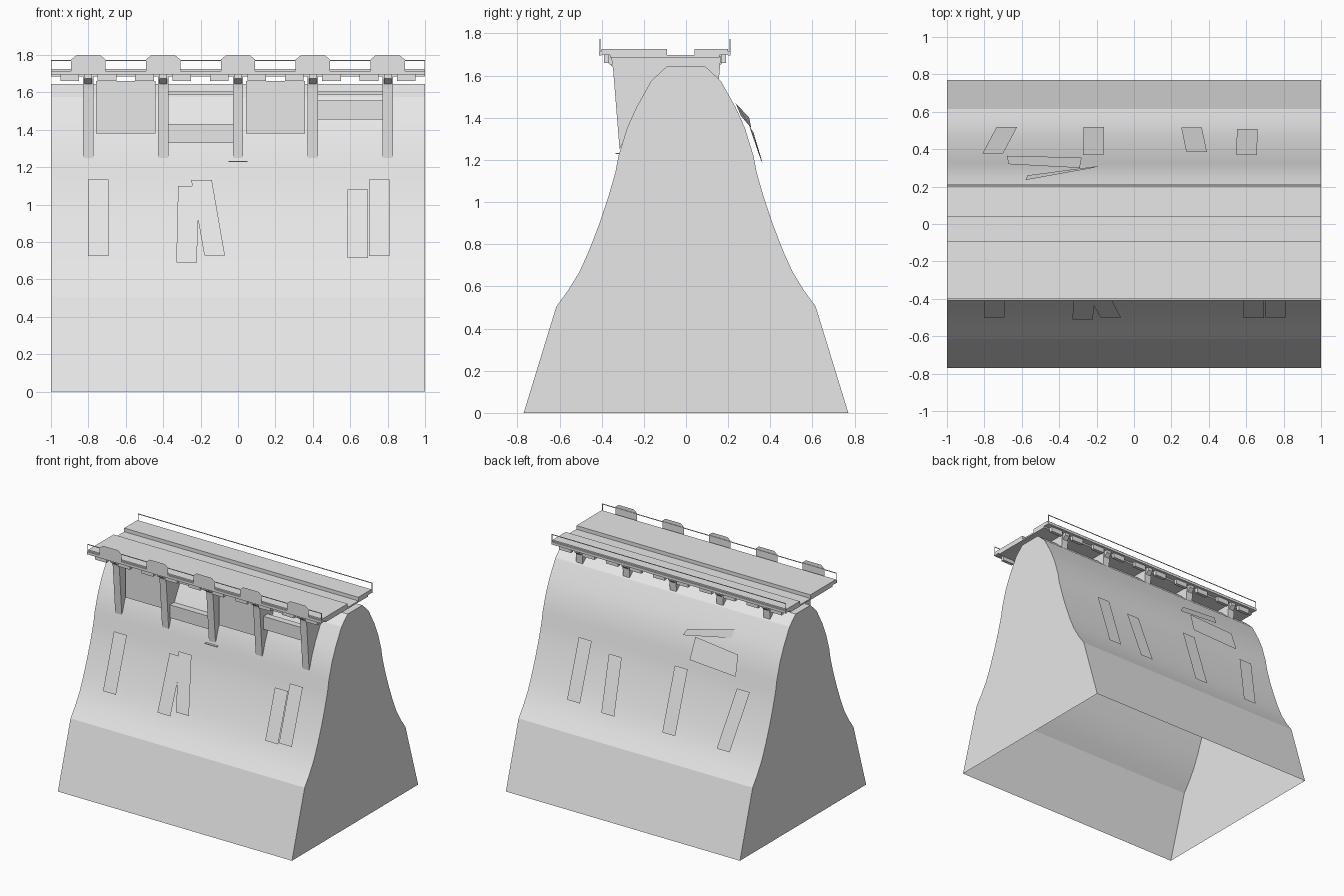
import bpy, bmesh
from mathutils import Vector

cube = bpy.data.objects.get("Cube")
if cube:
    bpy.data.objects.remove(cube, do_unlink=True)

GREY = (0.8, 0.8, 0.8, 1)
mat = bpy.data.materials.new("plain grey")
mat.use_nodes = True
mat.diffuse_color = GREY
mat.node_tree.nodes["Principled BSDF"].inputs["Base Color"].default_value = GREY


def finish(name, bm):
    bmesh.ops.recalc_face_normals(bm, faces=bm.faces)
    mesh = bpy.data.meshes.new(name)
    bm.to_mesh(mesh)
    bm.free()
    mesh.materials.append(mat)
    ob = bpy.data.objects.new(name, mesh)
    bpy.context.collection.objects.link(ob)
    return ob


def prism(name, profile, x0, x1, closed=True):
    """Extrude a (y, z) profile along x; an unclosed one has no bottom face."""
    bm = bmesh.new()
    a = [bm.verts.new((x0, y, z)) for y, z in profile]
    b = [bm.verts.new((x1, y, z)) for y, z in profile]
    n = len(profile)
    for i in range(n if closed else n - 1):
        j = (i + 1) % n
        bm.faces.new((a[i], a[j], b[j], b[i]))
    bm.faces.new(a)
    bm.faces.new(b)
    return finish(name, bm)


def box(name, x0, x1, y0, y1, z0, z1):
    return prism(name, [(y0, z0), (y1, z0), (y1, z1), (y0, z1)], x0, x1)


def sheet(name, points):
    bm = bmesh.new()
    bm.faces.new([bm.verts.new(p) for p in points])
    ob = finish(name, bm)
    # face the sheet away from the centre line
    poly = ob.data.polygons[0]
    if poly.normal.y * points[0][1] < 0:
        ob.data.flip_normals()
    return ob


# Embankment: mirrored slope profile, open underneath
half = [(.77, 0), (.615, .505), (.56, .58), (.505, .67), (.46, .77),
        (.41, .9), (.37, 1.02), (.335, 1.14), (.32, 1.22), (.28, 1.35),
        (.235, 1.45), (.165, 1.575), (.09, 1.645)]
hill = prism("embankment", [(-y, z) for y, z in half] + half[::-1], -1, 1, closed=False)
bpy.context.view_layer.objects.active = hill
hill.select_set(True)
bpy.ops.object.shade_smooth_by_angle(angle=0.28)
hill.select_set(False)

# Deck: two raised lanes over a base plate
box("deck_base", -1, 1, -.36, .16, 1.685, 1.697)
box("front_lane", -1, 1, -.4, -.09, 1.697, 1.725)
box("rear_lane", -1, 1, .04, .2, 1.697, 1.725)

# Edge trims, thin handrails and hanging flaps on both sides
for side, edge, s in (("front", -.4, -1), ("rear", .2, 1)):
    lo, hi = sorted((edge, edge + s * .012))
    box(side + "_edge_trim", -1, 1, lo, hi, 1.695, 1.715)
    y = edge + s * .008
    box(side + "_handrail", -1, 1, y - .002, y + .002, 1.768, 1.773)
    for x in (-.998, .998):
        box(side + "_handrail_post", x - .002, x + .002, y - .002, y + .002, 1.715, 1.77)
    for i in range(10):
        x = -.9 + i * .2
        inner = edge - s * .035
        lo, hi = sorted((inner, inner + s * .025))
        box(side + "_flap", x - .05, x + .05, lo, hi, 1.66, 1.697)

# Supports across the crest, with capitals, front tabs
fin = [(-.355, 1.69), (-.345, 1.62), (-.315, 1.25), (-.27, 1.35), (-.155, 1.57),
       (-.085, 1.635), (.085, 1.635), (.155, 1.57), (.165, 1.69)]
stations = [-.8, -.4, 0, .4, .8]
for x in stations:
    prism("support", fin, x - .028, x + .028)
    for y0, y1, s in ((-.39, -.35, -1), (.155, .19, 1)):
        outer, inner = (y0, y1) if s < 0 else (y1, y0)
        prism("support_bracket", [(outer, 1.697), (outer, 1.675), (inner, 1.645), (inner, 1.697)],
              x - .02, x + .02)
    outline = [(-.092, 1.715), (.092, 1.715), (.092, 1.775), (.065, 1.797),
               (-.065, 1.797), (-.092, 1.775)]
    sheet("edge_tab", [(x + dx, -.413, z) for dx, z in outline])

# Bays between supports: wall panels alternate with cross beams
for x in (-.6, .2):
    box("bay_panel", x - .158, x + .158, -.29, -.25, 1.38, 1.66)
for x, z in ((-.2, 1.38), (.6, 1.505)):
    box("bay_beam", x - .175, x + .175, -.3, -.25, z - .05, z + .05)
    box("bay_top_rail", x - .175, x + .175, -.24, -.16, 1.585, 1.605)
box("small_ledge", -.05, .05, -.335, -.31, 1.228, 1.233)


# Thin slabs leaning on the slopes, given by corner (x, z)
def slope_slab(name, side, corners):
    sheet(name, [(x, side * (.368 + (1.13 - z) * .326), z) for x, z in corners])


def upright(x_top, x_bottom, top, bottom):
    w = .055
    return [(x_top - w, top), (x_top + w, top), (x_bottom + w, bottom), (x_bottom - w, bottom)]


for spec in ((-.748, -.748, 1.135, .725), (-.265, -.275, 1.1, .69), (-.195, -.125, 1.13, .728),
             (.64, .64, 1.08, .715), (.755, .755, 1.135, .725)):
    slope_slab("front_slope_slab", -1, upright(*spec))
for spec in ((-.755, -.68, 1.1, .67), (-.217, -.215, 1.13, .67),
             (.335, .308, 1.08, .68), (.603, .605, 1.13, .7)):
    slope_slab("rear_slope_slab", 1, upright(*spec))

# Two slabs lying lengthwise on the upper rear slope
sheet("upper_rear_slab", [(-.58, .235, 1.47), (-.22, .3, 1.4), (-.19, .31, 1.35), (-.57, .26, 1.41)])
sheet("lower_rear_slab", [(-.67, .32, 1.33), (-.29, .3, 1.36), (-.28, .355, 1.2), (-.68, .365, 1.18)])
